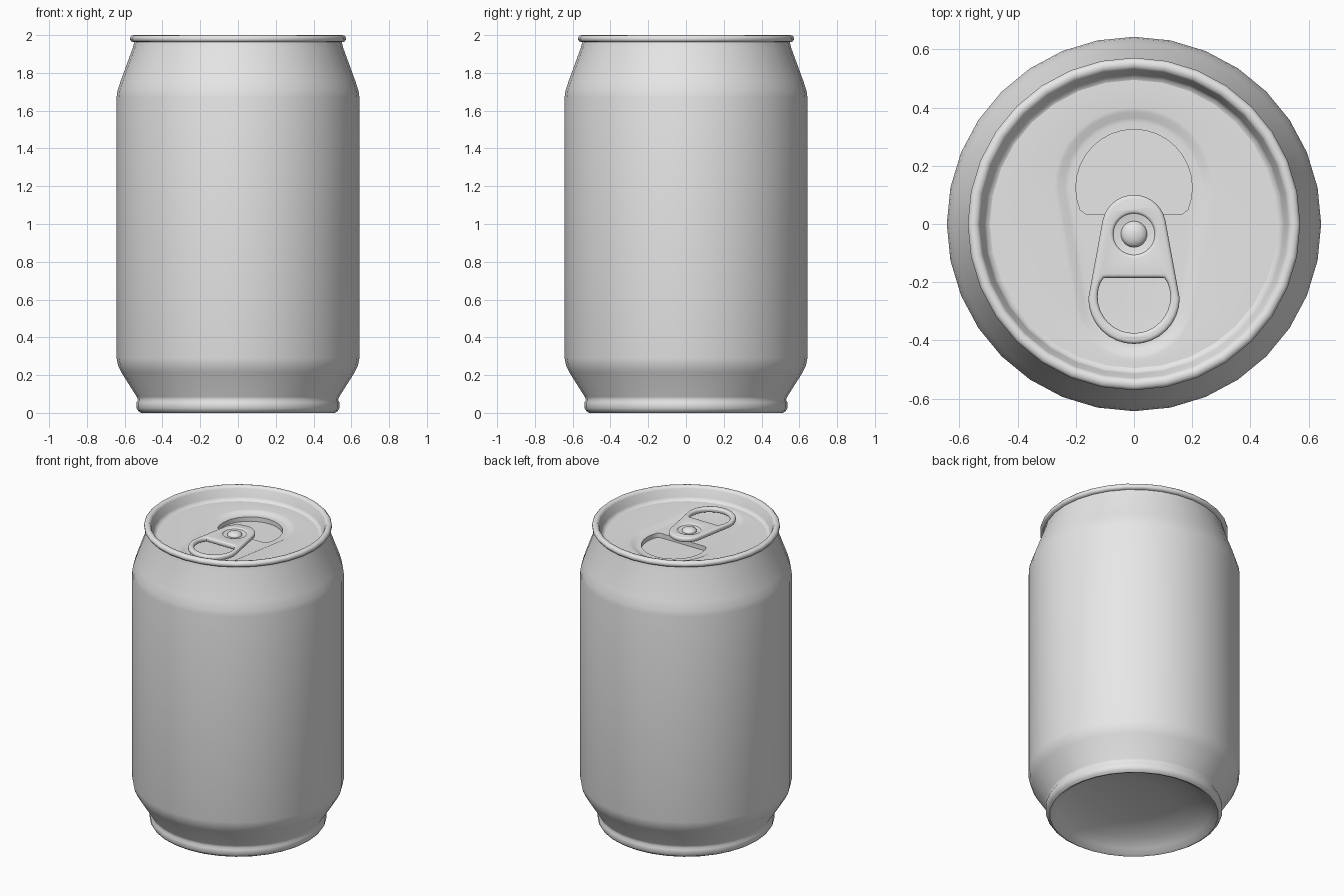
import bpy, bmesh, math
from mathutils import Vector

if "Cube" in bpy.data.objects:
    bpy.data.objects.remove(bpy.data.objects["Cube"])

SIDES = 32
ANGLES = [2 * math.pi * i / SIDES for i in range(SIDES)]

metal = bpy.data.materials.new("light grey metal")
metal.use_nodes = True
metal.diffuse_color = (0.8, 0.8, 0.8, 1)
metal.node_tree.nodes["Principled BSDF"].inputs["Base Color"].default_value = (0.8, 0.8, 0.8, 1)


def finish(name, mesh, angle=40):
    obj = bpy.data.objects.new(name, mesh)
    bpy.context.collection.objects.link(obj)
    mesh.materials.clear()
    mesh.materials.append(metal)
    bpy.ops.object.select_all(action="DESELECT")
    obj.select_set(True)
    bpy.context.view_layer.objects.active = obj
    bpy.ops.object.shade_smooth_by_angle(angle=math.radians(angle))
    return obj


def finish_bmesh(name, bm, angle=40):
    bmesh.ops.remove_doubles(bm, verts=bm.verts, dist=0.0001)
    mesh = bpy.data.meshes.new(name)
    bm.to_mesh(mesh)
    bm.free()
    return finish(name, mesh, angle)


def ring(bm, points, z):
    return [bm.verts.new((p.x, p.y, z)) for p in points]


def bridge(bm, a, b):
    for i in range(SIDES):
        j = (i + 1) % SIDES
        bm.faces.new((a[i], a[j], b[j], b[i]))


def circle(r, y=0):
    return [Vector((r * math.cos(t), y + r * math.sin(t))) for t in ANGLES]


def tapered(y1, r1, y2, r2, grow=0):
    """Outline wrapped around two circles on the y axis."""
    points = []
    for t in ANGLES:
        n = Vector((math.cos(t), math.sin(t)))
        y, r = max(((y1, r1), (y2, r2)), key=lambda c: c[0] * n.y + c[1])
        points.append(Vector((0, y)) + n * (r + grow))
    return points


def cut_circle(y, r, low=-9, high=9):
    """Circle flattened on one side, with softened corners."""
    p = [Vector((v.x, min(max(v.y, low), high))) for v in circle(r, y)]
    flat = [v.y in (low, high) for v in p]
    out = []
    for i, v in enumerate(p):
        a, b = i - 1, (i + 1) % SIDES
        corner = flat[i] and not (flat[a] and flat[b])
        out.append((p[a] + v * 2 + p[b]) / 4 if corner else v)
    return out


def lathe(name, profile, y=0, angle=40):
    bm = bmesh.new()
    rings = [ring(bm, circle(max(r, 0.000001), y), z) for r, z in profile]
    for a, b in zip(rings, rings[1:]):
        bridge(bm, a, b)
    return finish_bmesh(name, bm, angle)


# Can body: domed base, foot, wall, neck, rolled rim and inner wall
LID_Z = 1.915
lathe("can_body", [
    (0, 0.12), (0.25, 0.105), (0.40, 0.07), (0.47, 0.03), (0.497, 0.006),
    (0.513, 0), (0.528, 0.01), (0.537, 0.025), (0.537, 0.055), (0.53, 0.068),
    (0.536, 0.085), (0.618, 0.215), (0.635, 0.25), (0.643, 0.29),
    (0.643, 1.67), (0.638, 1.705), (0.622, 1.755), (0.556, 1.935), (0.55, 1.963),
    (0.565, 1.966), (0.571, 1.975), (0.571, 1.988), (0.562, 1.998), (0.55, 2.0),
    (0.537, 1.997), (0.53, 1.985), (0.515, 1.935), (0.508, 1.92), (0.495, LID_Z),
], angle=50)

# Lid: flat panel, teardrop recess, mouth pressed into the recess
bm = bmesh.new()
drop = (0.125, 0.235, -0.26, 0.165)
steps = [
    (circle(0.495), LID_Z),
    (circle(0.475), LID_Z),
    (tapered(*drop, grow=0.04), LID_Z),
    (tapered(*drop, grow=0.025), LID_Z - 0.002),
    (tapered(*drop, grow=0.005), LID_Z - 0.013),
    (tapered(*drop, grow=-0.01), LID_Z - 0.015),
]
rings = [ring(bm, p, z) for p, z in steps]
for a, b in zip(rings, rings[1:]):
    bridge(bm, a, b)
mouth = cut_circle(0.125, 0.2, low=0.035)
mouth_top = ring(bm, mouth, LID_Z - 0.015)
mouth_floor = ring(bm, mouth, LID_Z - 0.045)
bridge(bm, mouth_top, mouth_floor)
bm.faces.new(mouth_floor)
border = [bm.edges.get((r[i - 1], r[i])) for r in (rings[-1], mouth_top) for i in range(SIDES)]
filled = bmesh.ops.triangle_fill(bm, edges=border, use_beauty=True)
for f in filled["geom"]:
    if isinstance(f, bmesh.types.BMFace):
        f.normal_update()
        if f.normal.z < 0:
            f.normal_flip()
finish_bmesh("lid", bm, 50)

# Pull tab: rounded plate with a finger hole and a rivet seat
ROUND = 0.012
RIVET_Y = -0.035
curve = bpy.data.curves.new("pull_tab", "CURVE")
curve.dimensions = "2D"
curve.fill_mode = "BOTH"
curve.extrude = 0.004
curve.bevel_depth = ROUND
curve.bevel_resolution = 2
curve.offset = -ROUND
outlines = (
    tapered(-0.01, 0.11, -0.255, 0.157),
    cut_circle(-0.25, 0.125, high=-0.185),
    circle(0.07, RIVET_Y),
)
for outline in outlines:
    spline = curve.splines.new("POLY")
    spline.points.add(SIDES - 1)
    for point, v in zip(spline.points, outline):
        point.co = (v.x, v.y, 0, 1)
    spline.use_cyclic_u = True
helper = bpy.data.objects.new("tab_helper", curve)
bpy.context.collection.objects.link(helper)
bpy.context.view_layer.update()
tab_mesh = bpy.data.meshes.new_from_object(helper.evaluated_get(bpy.context.evaluated_depsgraph_get()))
bpy.data.objects.remove(helper)
bm = bmesh.new()
bm.from_mesh(tab_mesh)
bmesh.ops.remove_doubles(bm, verts=bm.verts, dist=0.0001)
bmesh.ops.recalc_face_normals(bm, faces=bm.faces)
bm.to_mesh(tab_mesh)
bm.free()
tab = finish("pull_tab", tab_mesh, 50)
TAB_Z = 1.93
tab.location.z = TAB_Z

# Rivet seat and rivet dome
lathe("rivet_seat", [(0.09, TAB_Z + 0.012), (0.075, TAB_Z + 0.01),
                     (0.055, TAB_Z + 0.004), (0, TAB_Z + 0.003)], RIVET_Y)
dome = [(0.045, TAB_Z - 0.02)]
for k in range(6):
    t = k * math.pi / 10
    dome.append((0.045 * math.cos(t), TAB_Z + 0.004 + 0.024 * math.sin(t)))
lathe("rivet", dome, RIVET_Y, 50)
